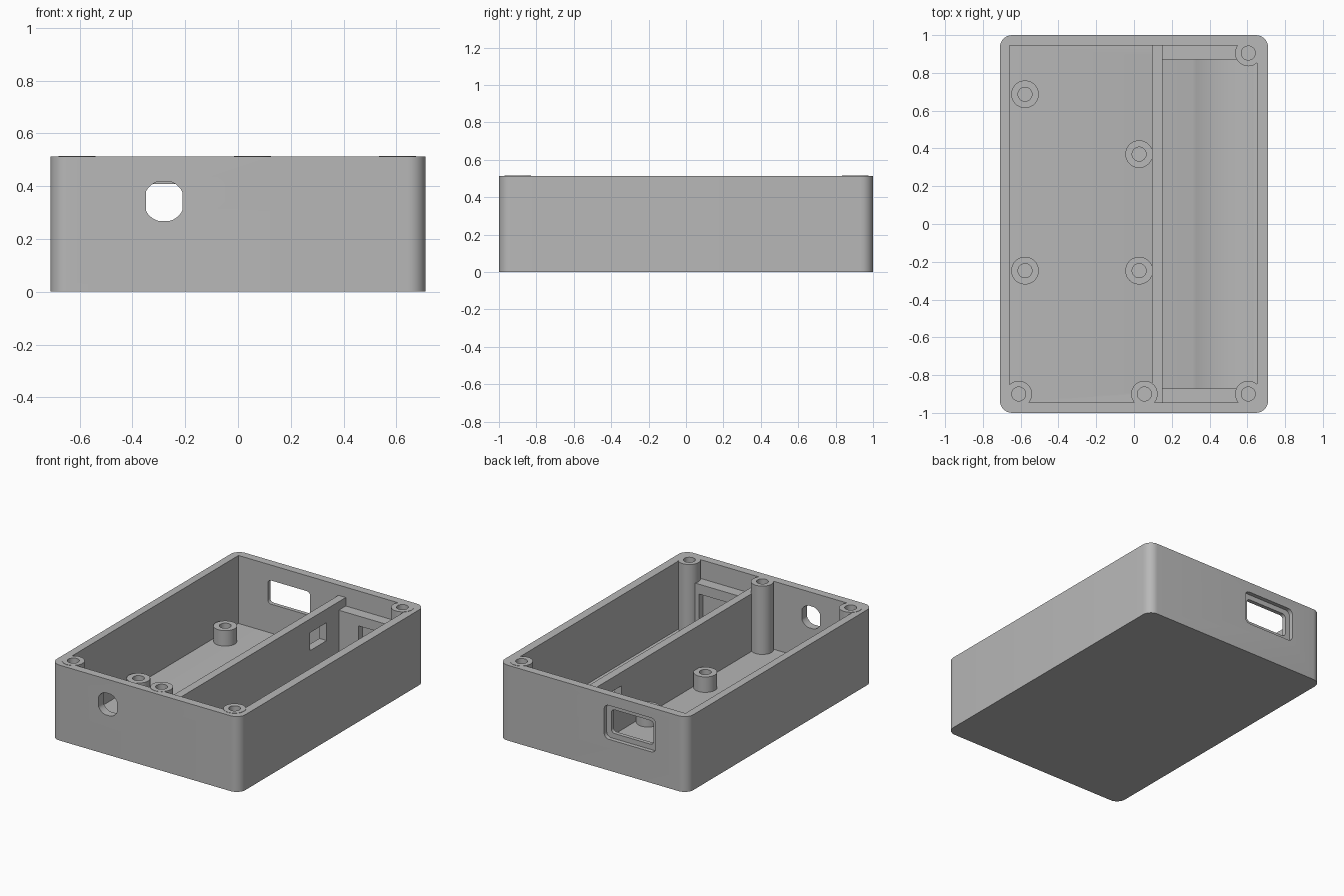
import bpy, bmesh, math

cube = bpy.data.objects.get("Cube")
if cube:
    bpy.data.objects.remove(cube, do_unlink=True)

grey = bpy.data.materials.new("plain_grey")
grey.use_nodes = True
colour = (0.48, 0.48, 0.48, 1)
grey.diffuse_color = colour
grey.node_tree.nodes["Principled BSDF"].inputs["Base Color"].default_value = colour

HEIGHT, RIM, FLOOR = 0.515, 0.513, 0.05


def finish(name, bm):
    bmesh.ops.recalc_face_normals(bm, faces=bm.faces)
    mesh = bpy.data.meshes.new(name)
    bm.to_mesh(mesh)
    bm.free()
    mesh.materials.append(grey)
    obj = bpy.data.objects.new(name, mesh)
    bpy.context.collection.objects.link(obj)
    return obj


def prism(name, points, start, end, axis="z"):
    """Extrude a 2D outline along one axis."""
    place = {"x": lambda a, b, h: (h, a, b),
             "y": lambda a, b, h: (a, h, b),
             "z": lambda a, b, h: (a, b, h)}[axis]
    bm = bmesh.new()
    face = bm.faces.new([bm.verts.new(place(a, b, start)) for a, b in points])
    new = bmesh.ops.extrude_face_region(bm, geom=[face])["geom"]
    verts = [v for v in new if isinstance(v, bmesh.types.BMVert)]
    bmesh.ops.translate(bm, verts=verts, vec=place(0, 0, end - start))
    return finish(name, bm)


def rect(a0, a1, b0, b1, radius=0.0, steps=8):
    """Rectangle outline with optional rounded corners."""
    if not radius:
        return [(a0, b0), (a1, b0), (a1, b1), (a0, b1)]
    r = radius
    centres = [(a1 - r, b1 - r), (a0 + r, b1 - r), (a0 + r, b0 + r), (a1 - r, b0 + r)]
    points = []
    for i, (ca, cb) in enumerate(centres):
        for s in range(steps + 1):
            t = math.pi / 2 * (i + s / steps)
            points.append((ca + r * math.cos(t), cb + r * math.sin(t)))
    return points


def cut(target, cutter):
    mod = target.modifiers.new("cut", "BOOLEAN")
    mod.operation, mod.solver, mod.object = "DIFFERENCE", "EXACT", cutter
    bpy.context.view_layer.objects.active = target
    bpy.ops.object.modifier_apply(modifier=mod.name)
    bpy.data.objects.remove(cutter, do_unlink=True)


def boss(name, x, y, top, hole_bottom, radius, hole=0.037, sides=40):
    """Round post with a blind screw hole in its top."""
    profile = [(radius, FLOOR - 0.01), (radius, top), (hole, top), (hole, hole_bottom)]
    bm = bmesh.new()
    rings = []
    for r, z in profile:
        angles = [2 * math.pi * i / sides for i in range(sides)]
        rings.append([bm.verts.new((x + r * math.cos(t), y + r * math.sin(t), z)) for t in angles])
    for low, high in zip(rings, rings[1:]):
        for i in range(sides):
            j = (i + 1) % sides
            bm.faces.new((low[i], low[j], high[j], high[i]))
    bm.faces.new(rings[0])
    bm.faces.new(rings[-1])
    return finish(name, bm)


# Open-topped case
case = prism("case", rect(-0.71, 0.71, -1, 1, 0.065), 0, RIM)
cut(case, prism("cavity", rect(-0.658, 0.652, -0.945, 0.945), FLOOR, 0.7))

# Round cable hole with flattened sides in the front wall
hole = []
for i in range(48):
    t = 2 * math.pi * (i + 0.5) / 48
    a = max(-0.069, min(0.069, 0.078 * math.cos(t)))
    hole.append((-0.28 + a, 0.343 + max(-0.075, min(0.075, 0.078 * math.sin(t)))))
cut(case, prism("cable_hole", hole, -1.1, -0.9, "y"))

# Socket window in the back wall, with a recessed surround
cut(case, prism("socket_recess", rect(-0.472, -0.083, 0.212, 0.443, 0.035), 0.972, 1.1, "y"))
cut(case, prism("socket_window", rect(-0.437, -0.118, 0.247, 0.408, 0.025), 0.9, 1.1, "y"))

# Shallow battery cradle in the floor
half, depth, mid = 0.17, 0.035, 0.48
r = (half ** 2 + depth ** 2) / (2 * depth)
arc = []
for i in range(17):
    dx = half * (i / 8 - 1)
    arc.append((mid + dx, FLOOR - depth + r - math.sqrt(r * r - dx * dx)))
arc += [(mid + half, 0.1), (mid - half, 0.1)]
cut(case, prism("cradle", arc, -0.87, 0.87, "y"))

# Divider with a square wire opening
divider = prism("divider", rect(0.095, 0.15, -0.947, 0.947), FLOOR - 0.01, 0.443)
cut(divider, prism("wire_opening", rect(0.56, 0.74, 0.228, 0.35), 0, 0.3, "x"))

# Battery end ribs with contact slots
parts = [case, divider]
for name, side in (("front", -1), ("back", 1)):
    y0, y1 = sorted((side * 0.87, side * 0.95))
    rib = prism(name + "_battery_rib", rect(0.14, 0.66, y0, y1), FLOOR - 0.01, 0.385)
    s0, s1 = sorted((side * 0.8, side * 0.913))
    cut(rib, prism("contact_slot", rect(0.3, 0.51, 0.08, 0.318), s0, s1, "y"))
    parts.append(rib)

# Tall lid screw posts
for i, (x, y) in enumerate([(-0.61, -0.9), (0.055, -0.9), (0.605, -0.9), (0.605, 0.905)]):
    parts.append(boss(f"lid_post_{i + 1}", x, y, HEIGHT, 0.39, 0.07))

# Short circuit board standoffs
for i, (x, y) in enumerate([(-0.577, 0.687), (0.027, 0.37), (0.027, -0.247), (-0.577, -0.247)]):
    parts.append(boss(f"board_standoff_{i + 1}", x, y, 0.155, 0.06, 0.073))

# Smooth the rounded surfaces, keep the edges crisp
bpy.ops.object.select_all(action="DESELECT")
for part in parts:
    part.select_set(True)
bpy.context.view_layer.objects.active = case
bpy.ops.object.shade_smooth_by_angle(angle=math.radians(30))
